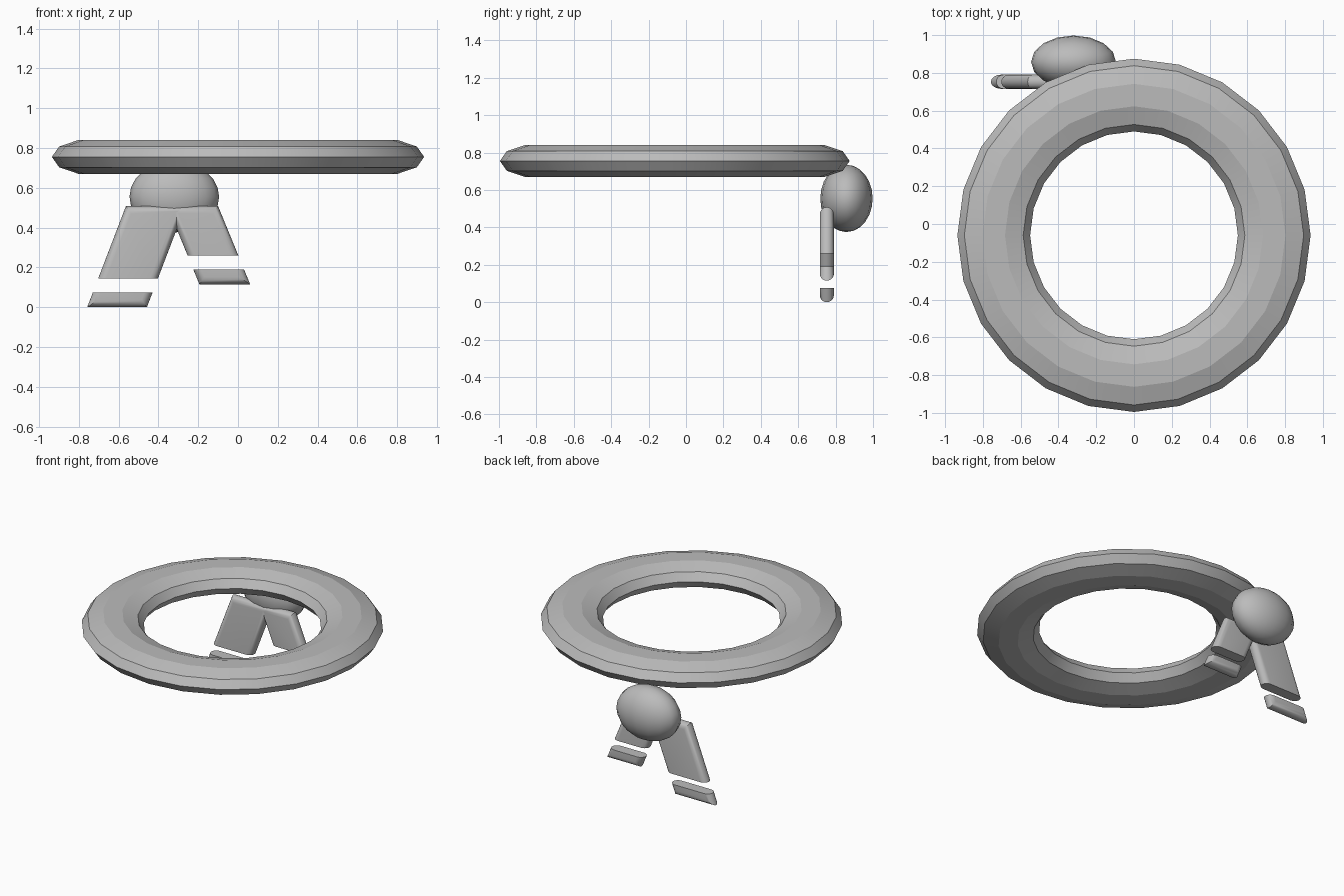
import bpy, bmesh, math

cube = bpy.data.objects.get("Cube")
if cube:
    bpy.data.objects.remove(cube, do_unlink=True)

grey = bpy.data.materials.new("plain grey")
grey.use_nodes = True
grey.diffuse_color = (0.5, 0.5, 0.5, 1)
bsdf = next(n for n in grey.node_tree.nodes if n.type == "BSDF_PRINCIPLED")
bsdf.inputs["Base Color"].default_value = grey.diffuse_color


def finish(obj, name):
    """Name the part, colour it and smooth all but its sharp edges."""
    obj.name = name
    obj.data.materials.append(grey)
    bpy.ops.object.select_all(action="DESELECT")
    obj.select_set(True)
    bpy.context.view_layer.objects.active = obj
    bpy.ops.object.shade_smooth_by_angle(angle=math.radians(30))


def slanted_bar(name, top_x, width, top, bottom, slope, cut, keep_upper):
    """Leaning bar with a half-round rim, cut level at one height."""
    radius, steps, y_mid = 0.0375, 10, 0.753
    lean = math.hypot(1, slope)
    bm = bmesh.new()
    rings = []
    for i in range(steps + 1):
        a = math.pi * (i / steps - 0.5)
        inset = radius * (1 - math.cos(a))
        y = y_mid + radius * math.sin(a)
        ring = []
        for z, sides in ((top - inset, (-1, 1)), (bottom + inset, (1, -1))):
            mid = top_x + width / 2 + slope * (top - z)
            for side in sides:
                x = mid + side * (width / 2 - inset * lean)
                ring.append(bm.verts.new((x, y, z)))
        rings.append(ring)
    for r0, r1 in zip(rings, rings[1:]):
        for j in range(4):
            k = (j + 1) % 4
            bm.faces.new((r0[j], r0[k], r1[k], r1[j]))
    bm.faces.new(rings[0])
    bm.faces.new(rings[-1])
    # Level cut, capped
    res = bmesh.ops.bisect_plane(
        bm, geom=bm.verts[:] + bm.edges[:] + bm.faces[:],
        plane_co=(0, 0, cut), plane_no=(0, 0, 1),
        clear_outer=not keep_upper, clear_inner=keep_upper)
    rim = [e for e in res["geom_cut"] if isinstance(e, bmesh.types.BMEdge)]
    bmesh.ops.contextual_create(bm, geom=rim)
    bmesh.ops.recalc_face_normals(bm, faces=bm.faces[:])
    mesh = bpy.data.meshes.new(name)
    bm.to_mesh(mesh)
    bm.free()
    obj = bpy.data.objects.new(name, mesh)
    bpy.context.collection.objects.link(obj)
    finish(obj, name)


# Flattened ring
bpy.ops.mesh.primitive_torus_add(
    major_segments=24, minor_segments=10, major_radius=0.7425,
    minor_radius=0.1925, location=(0, -0.06, 0.755))
ring = bpy.context.object
ring.scale.z = 0.463
finish(ring, "ring")

# Rounded body behind the ring
bpy.ops.mesh.primitive_uv_sphere_add(
    segments=16, ring_count=12, radius=1, location=(-0.32, 0.858, 0.555))
body = bpy.context.object
body.scale = (0.225, 0.14, 0.18)
finish(body, "body")

# Legs with separate feet: name, top x, width, bottom, slope, leg end, foot top
for side, top_x, width, bottom, slope, leg_end, foot_top in (
        ("right", -0.563, 0.3, 0.0, -0.383, 0.145, 0.075),
        ("left", -0.355, 0.255, 0.115, 0.41, 0.26, 0.19)):
    slanted_bar(side + "_leg", top_x, width, 0.508, bottom, slope, leg_end, True)
    slanted_bar(side + "_foot", top_x, width, 0.508, bottom, slope, foot_top, False)
